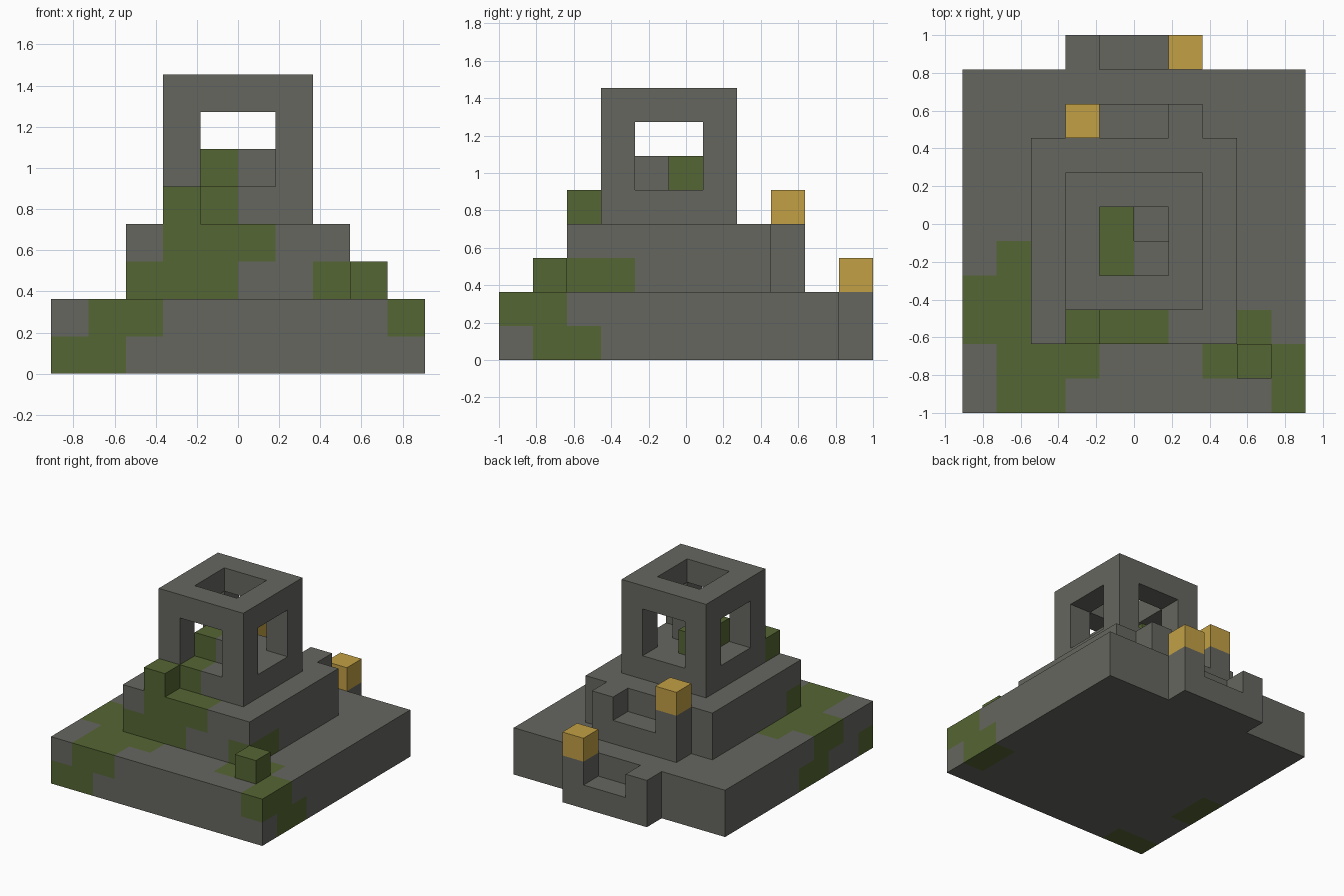
import bpy
import bmesh
from mathutils import Vector

UNIT = 2 / 11                       # edge length of one stone cube
ORIGIN = Vector((-5 * UNIT, -1, 0))

old = bpy.data.objects.get("Cube")
if old:
    bpy.data.objects.remove(old, do_unlink=True)


def material(name, colour):
    mat = bpy.data.materials.new(name)
    mat.use_nodes = True
    mat.diffuse_color = (*colour, 1)
    shader = next(n for n in mat.node_tree.nodes if n.type == 'BSDF_PRINCIPLED')
    shader.inputs["Base Color"].default_value = (*colour, 1)
    shader.inputs["Roughness"].default_value = 0.9
    return mat


STONE = material("grey stone", (0.133, 0.133, 0.117))
MOSS = material("moss green", (0.091, 0.133, 0.033))
GOLD = material("gold", (0.54, 0.35, 0.06))


def box(x, y, z, w=1, d=1, h=1):
    """Cells of a block, counted in cubes from the front right bottom corner."""
    return {(x + i, y + j, z + k) for i in range(w) for j in range(d) for k in range(h)}


# Tower: a hollow block with windows on four sides and an open top
tower = box(3, 3, 4, w=4, d=4, h=4)
tower -= box(4, 4, 5, w=2, d=2, h=3)
tower -= box(4, 3, 5, w=2, d=4, h=2)
tower -= box(3, 4, 5, w=4, d=2, h=2)

parts = {
    "base_slab": box(0, 0, 0, w=10, d=10, h=2),
    "lower_rear_step": box(3, 10, 0, w=4) | box(3, 10, 1) | box(6, 10, 1),
    "middle_tier": box(2, 2, 2, w=6, d=6, h=2),
    "upper_rear_step": box(3, 8, 2, w=4) | box(3, 8, 3) | box(6, 8, 3),
    "tower": tower,
    "tower_inner_stones": box(4, 4, 5, d=2) | box(5, 4, 5),
    "front_moss_block": box(3, 2, 4),
    "corner_moss_block": box(8, 1, 2),
    "lower_gold_cap": box(6, 10, 2),
    "upper_gold_cap": box(3, 8, 4),
}

# Cubes overgrown with moss
mossy = set().union(
    # base slab, bottom course
    box(0, 0, 0, w=2), box(0, 3, 0, d=2), box(9, 1, 0, d=2),
    # base slab, top course
    box(0, 2, 1, d=2), box(1, 0, 1, d=5), box(2, 0, 1, d=2), box(3, 1, 1),
    box(7, 1, 1, w=2), box(8, 2, 1), box(9, 0, 1, d=2),
    # middle tier
    box(2, 2, 2, w=3), box(7, 2, 2, d=2), box(3, 2, 3, w=3),
    # tower
    box(4, 3, 4), box(4, 4, 5, d=2),
    parts["front_moss_block"], parts["corner_moss_block"],
)

solid = set().union(*parts.values())


def face_corners(cell, axis, side):
    """Corners of one cube face, wound to point outwards."""
    u, v = (axis + 1) % 3, (axis + 2) % 3
    corners = []
    for a, b in ((0, 0), (1, 0), (1, 1), (0, 1)):
        p = Vector(cell)
        p[axis] += side
        p[u] += a
        p[v] += b
        corners.append(ORIGIN + p * UNIT)
    return corners if side else corners[::-1]


def build(name, cells):
    """Make one part from the exposed faces of its cubes."""
    mats = [GOLD] if "gold" in name else [STONE, MOSS]
    bm = bmesh.new()
    for cell in sorted(cells):
        for axis in range(3):
            for side in (0, 1):
                near = list(cell)
                near[axis] += 2 * side - 1
                if tuple(near) in solid:
                    continue
                face = bm.faces.new([bm.verts.new(c) for c in face_corners(cell, axis, side)])
                face.material_index = int(len(mats) > 1 and cell in mossy)
    bmesh.ops.remove_doubles(bm, verts=bm.verts[:], dist=UNIT / 100)
    mesh = bpy.data.meshes.new(name)
    bm.to_mesh(mesh)
    bm.free()
    for mat in mats:
        mesh.materials.append(mat)
    bpy.context.collection.objects.link(bpy.data.objects.new(name, mesh))


for part_name, part_cells in parts.items():
    build(part_name, part_cells)
